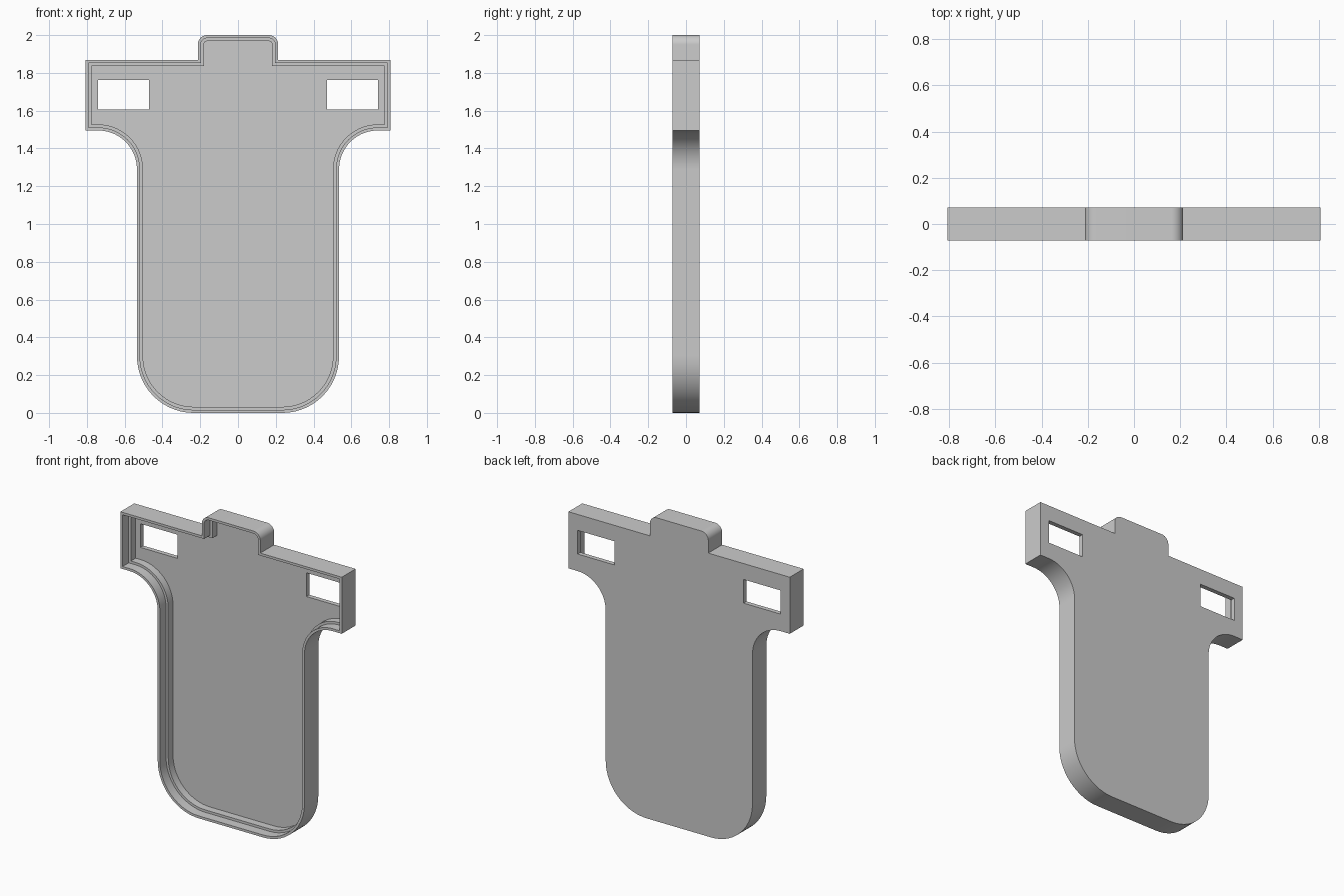
import bpy
import bmesh
from math import pi, cos, sin

old = bpy.data.objects.get("Cube")
if old:
    bpy.data.objects.remove(old, do_unlink=True)

HALF_DEPTH = 0.072
LEDGE_Y, FLOOR_Y = -0.008, 0.042
LIP = 0.016                      # width of each rim step
BODY_X, ARM_X, TAB_X = 0.535, 0.807, 0.213
ARM_LOW, ARM_TOP, TOP = 1.495, 1.868, 2.0
SEGMENTS = 14


def arc(cx, cz, radius, start, end):
    return [(cx + radius * cos(start + (end - start) * i / SEGMENTS),
             cz + radius * sin(start + (end - start) * i / SEGMENTS))
            for i in range(SEGMENTS + 1)]


def outline(inset):
    """Tray outline moved inward by inset, mirrored about x = 0."""
    foot, armpit, tab = 0.3, 0.205, 0.05
    half = arc(BODY_X - foot, foot, foot - inset, -pi / 2, 0)
    half += arc(BODY_X + armpit, ARM_LOW - armpit, armpit + inset, pi, pi / 2)
    half += [(ARM_X - inset, ARM_LOW + inset), (ARM_X - inset, ARM_TOP - inset),
             (TAB_X - inset, ARM_TOP - inset)]
    half += arc(TAB_X - tab, TOP - tab, tab - inset, 0, pi / 2)
    return half + [(-x, z) for x, z in reversed(half)]


def slot(side):
    x0, x1, z0, z1 = 0.47, 0.74, 1.607, 1.763
    return [(side * x, z) for x, z in ((x0, z0), (x1, z0), (x1, z1), (x0, z1))]


bm = bmesh.new()


def ring(points, y):
    return [bm.verts.new((x, y, z)) for x, z in points]


def bridge(a, b):
    for i in range(len(a)):
        j = (i + 1) % len(a)
        bm.faces.new((a[i], a[j], b[j], b[i]))


def fill(loops):
    edges = [bm.edges.get((r[i - 1], r[i])) for r in loops for i in range(len(r))]
    bmesh.ops.triangle_fill(bm, edges=edges, use_beauty=True)


# Outer wall, rim, ledge and inner wall
steps = [(0, HALF_DEPTH), (0, -HALF_DEPTH), (LIP, -HALF_DEPTH),
         (LIP, LEDGE_Y), (2 * LIP, LEDGE_Y), (2 * LIP, FLOOR_Y)]
rings = [ring(outline(inset), y) for inset, y in steps]
for a, b in zip(rings, rings[1:]):
    bridge(a, b)

# Strap slots through the back plate
back, floor = [rings[0]], [rings[-1]]
for side in (1, -1):
    back.append(ring(slot(side), HALF_DEPTH))
    floor.append(ring(slot(side), FLOOR_Y))
    bridge(back[-1], floor[-1])

# Back plate and tray floor
fill(back)
fill(floor)
bmesh.ops.recalc_face_normals(bm, faces=bm.faces[:])

mesh = bpy.data.meshes.new("tray")
bm.to_mesh(mesh)
bm.free()
tray = bpy.data.objects.new("tray", mesh)
bpy.context.collection.objects.link(tray)

grey = bpy.data.materials.new("plain grey")
grey.use_nodes = True
colour = (0.6, 0.6, 0.6, 1)
grey.diffuse_color = colour
grey.node_tree.nodes["Principled BSDF"].inputs["Base Color"].default_value = colour
mesh.materials.append(grey)

bpy.ops.object.select_all(action="DESELECT")
tray.select_set(True)
bpy.context.view_layer.objects.active = tray
bpy.ops.object.shade_smooth_by_angle(angle=pi / 6)
